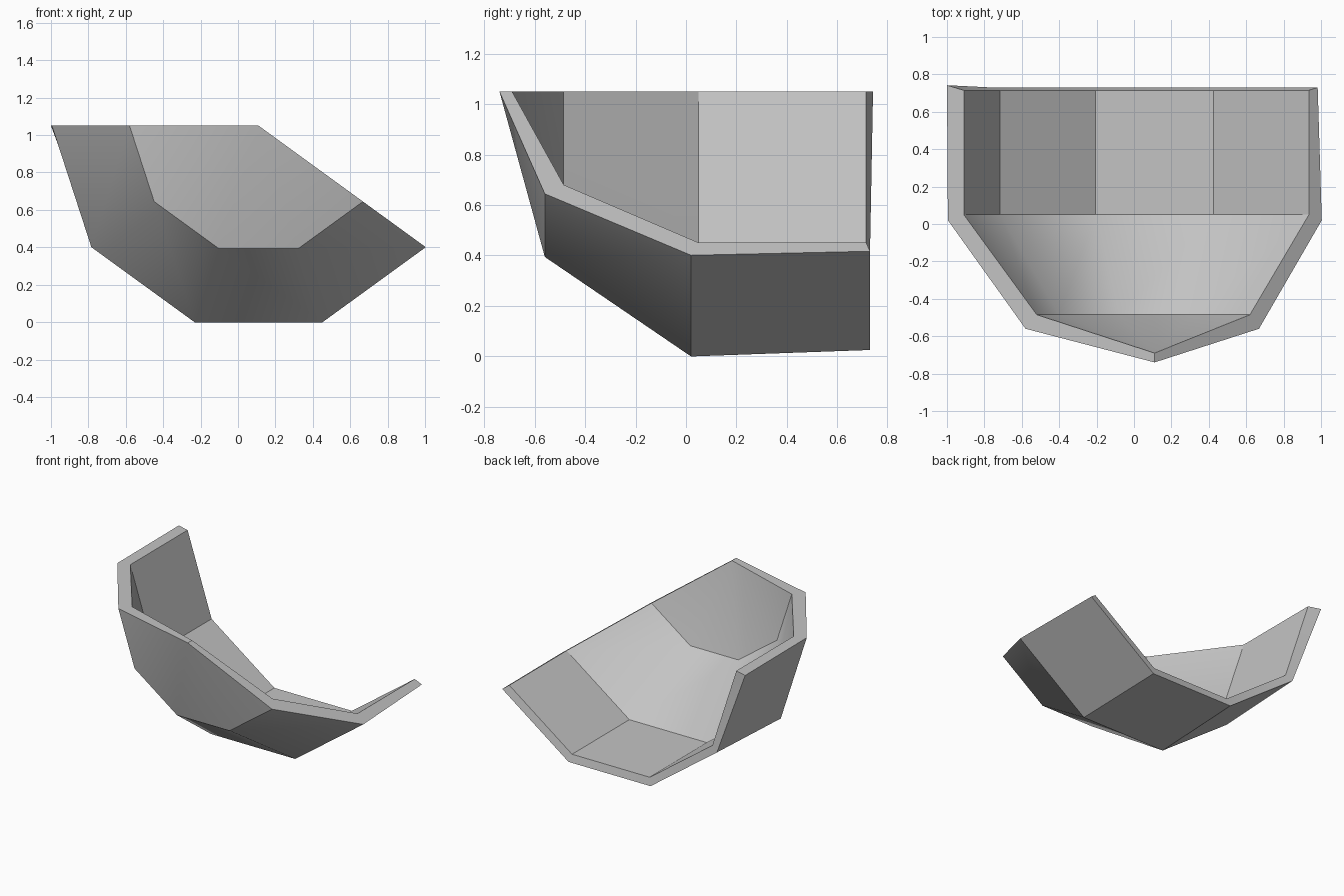
import bpy, bmesh
from math import cos, sin, radians

if "Cube" in bpy.data.objects:
    bpy.data.objects.remove(bpy.data.objects["Cube"], do_unlink=True)

AXIS_X, AXIS_Z = 0.11, 1.05
ANGLES = [180 + 36 * i for i in range(5)]      # four sides of a ten-sided shell

clay = bpy.data.materials.new("plain grey")
clay.use_nodes = True
clay.diffuse_color = (0.55, 0.55, 0.55, 1)
clay.node_tree.nodes["Principled BSDF"].inputs["Base Color"].default_value = (0.55, 0.55, 0.55, 1)

bm = bmesh.new()


def wall(tip_y, profile):
    """Swept skin from a pointed tip through rings of (radius, y)."""
    tip = bm.verts.new((AXIS_X, tip_y, AXIS_Z))
    rings = [[bm.verts.new((AXIS_X + r * cos(radians(a)), y, AXIS_Z + r * sin(radians(a))))
              for a in ANGLES] for r, y in profile]
    for i in range(len(ANGLES) - 1):
        bm.faces.new((tip, rings[0][i], rings[0][i + 1]))
        for a, b in zip(rings, rings[1:]):
            bm.faces.new((a[i], b[i], b[i + 1], a[i + 1]))
    return tip, rings


# Outer and inner skins
outer_tip, outer = wall(-0.74, [(0.69, -0.56), (1.105, 0.02), (1.078, 0.73)])
inner_tip, inner = wall(-0.69, [(0.63, -0.485), (1.02, 0.05), (1.02, 0.715)])
outer[-1][0].co = (-1.0, 0.742, AXIS_Z)        # chipped corner flares out

# Broken edges on both sides, then the open mouth rim
for side in (0, -1):
    out_path = [outer_tip] + [ring[side] for ring in outer]
    in_path = [inner_tip] + [ring[side] for ring in inner]
    for k in range(len(out_path) - 1):
        bm.faces.new((out_path[k], out_path[k + 1], in_path[k + 1], in_path[k]))
for i in range(len(ANGLES) - 1):
    bm.faces.new((outer[-1][i], outer[-1][i + 1], inner[-1][i + 1], inner[-1][i]))

bmesh.ops.recalc_face_normals(bm, faces=bm.faces)
mesh = bpy.data.meshes.new("shell_fragment")
bm.to_mesh(mesh)
bm.free()
mesh.materials.append(clay)
shell = bpy.data.objects.new("shell_fragment", mesh)
bpy.context.collection.objects.link(shell)

# Smooth the shallow folds, keep the strong ones sharp
bpy.ops.object.select_all(action="DESELECT")
shell.select_set(True)
bpy.context.view_layer.objects.active = shell
bpy.ops.object.shade_smooth_by_angle(angle=radians(30))
